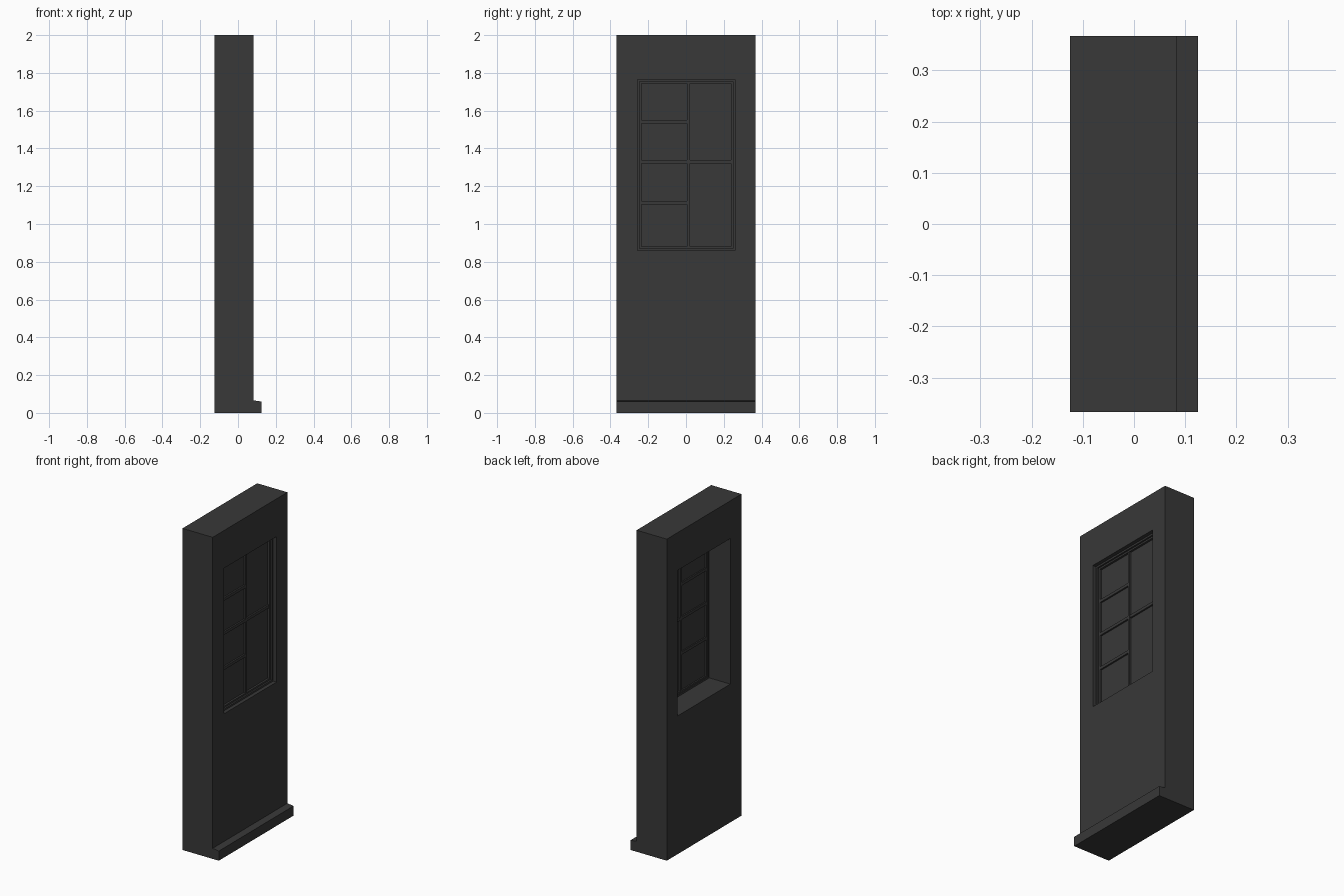
import bpy, bmesh
from mathutils import Matrix

if "Cube" in bpy.data.objects:
    bpy.data.objects.remove(bpy.data.objects["Cube"])

mat = bpy.data.materials.new("dark_grey")
mat.diffuse_color = (0.04, 0.04, 0.04, 1)
mat.use_nodes = True
mat.node_tree.nodes["Principled BSDF"].inputs["Base Color"].default_value = mat.diffuse_color


def finish(name, bm):
    bmesh.ops.recalc_face_normals(bm, faces=bm.faces)
    me = bpy.data.meshes.new(name)
    bm.to_mesh(me)
    bm.free()
    me.materials.append(mat)
    ob = bpy.data.objects.new(name, me)
    bpy.context.collection.objects.link(ob)
    return ob


def add_box(bm, x, y, z):
    size = [b - a for a, b in (x, y, z)]
    mid = [(a + b) / 2 for a, b in (x, y, z)]
    m = Matrix.Translation(mid) @ Matrix.Diagonal((*size, 1))
    bmesh.ops.create_cube(bm, size=1, matrix=m)


def boxes(name, x, rects):
    """One object made of boxes sharing an x range; rects are (y0, y1, z0, z1)."""
    bm = bmesh.new()
    for y0, y1, z0, z1 in rects:
        add_box(bm, x, (y0, y1), (z0, z1))
    return finish(name, bm)


def border(y0, y1, z0, z1, w):
    """Four rectangles running round the inside of an opening."""
    return [(y0, y0 + w, z0, z1), (y1 - w, y1, z0, z1),
            (y0 + w, y1 - w, z0, z0 + w), (y0 + w, y1 - w, z1 - w, z1)]


# Wall with projecting plinth, extruded from its side profile
W = 0.367
profile = [(-0.125, 0), (0.125, 0), (0.125, 0.06), (0.083, 0.066),
           (0.083, 2), (-0.125, 2)]
bm = bmesh.new()
face = bm.faces.new([bm.verts.new((x, -W, z)) for x, z in profile])
ext = bmesh.ops.extrude_face_region(bm, geom=[face], use_keep_orig=True)
bmesh.ops.translate(bm, vec=(0, 2 * W, 0),
                    verts=[v for v in ext["geom"] if isinstance(v, bmesh.types.BMVert)])
wall = finish("wall", bm)

# Window opening
Y0, Y1, Z0, Z1 = -0.257, 0.26, 0.86, 1.765
cutter = boxes("opening_cutter", (-0.3, 0.3), [(Y0, Y1, Z0, Z1)])
cutter.hide_render = True
cutter.hide_set(True)
cut = wall.modifiers.new("opening", 'BOOLEAN')
cut.operation = 'DIFFERENCE'
cut.solver = 'EXACT'
cut.object = cutter

# Outer frame and stepped inner sash
boxes("window_frame", (0.020, 0.060), border(Y0, Y1, Z0, Z1, 0.011))
boxes("window_sash", (0.024, 0.050),
      border(Y0 + 0.011, Y1 - 0.011, Z0 + 0.011, Z1 - 0.011, 0.010))

# Glazing bars: centre post, full-width crossbar, small bars on one side
a, b = Y0 + 0.02, Y1 - 0.02
boxes("centre_post", (0.024, 0.048), [(0.005, 0.020, Z0 + 0.02, Z1 - 0.02)])
bars = [(a, 0.005, z - 0.009, z + 0.009) for z in (1.112, 1.33, 1.542)]
bars.append((0.020, b, 1.321, 1.339))
boxes("glazing_bars", (0.025, 0.047), bars)

# Glass panes
boxes("glass", (0.033, 0.037), [(a, b, Z0 + 0.02, Z1 - 0.02)])
